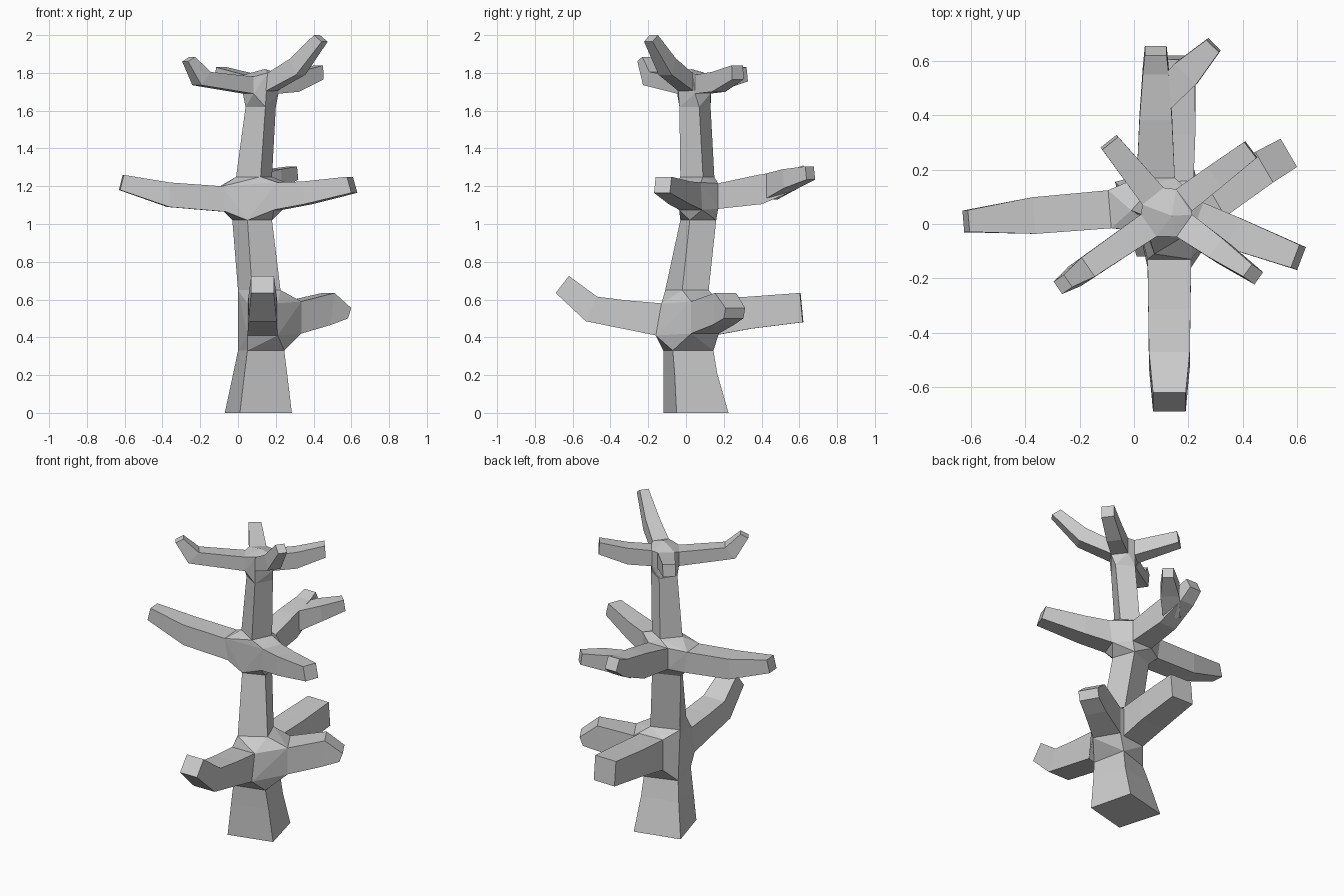
import bpy
import bmesh
from mathutils import Vector

cube = bpy.data.objects.get("Cube")
if cube:
    bpy.data.objects.remove(cube, do_unlink=True)

GREY = (0.6, 0.6, 0.6, 1.0)
bark = bpy.data.materials.new("grey_bark")
bark.use_nodes = True
bark.diffuse_color = GREY
bark.node_tree.nodes["Principled BSDF"].inputs["Base Color"].default_value = GREY


def finish(name, bm):
    """Turn a bmesh into a flat-shaded, named object."""
    bmesh.ops.recalc_face_normals(bm, faces=bm.faces[:])
    mesh = bpy.data.meshes.new(name)
    bm.to_mesh(mesh)
    bm.free()
    mesh.materials.append(bark)
    obj = bpy.data.objects.new(name, mesh)
    bpy.context.collection.objects.link(obj)


def loft(name, rings):
    """Bridge four-sided rings into a capped limb."""
    bm = bmesh.new()
    loops = [[bm.verts.new(p) for p in ring] for ring in rings]
    for low, high in zip(loops, loops[1:]):
        for i in range(4):
            j = (i + 1) % 4
            bm.faces.new((low[i], low[j], high[j], high[i]))
    bm.faces.new(loops[0])
    bm.faces.new(loops[-1])
    finish(name, bm)


def hub(name, rings, extra=()):
    """Faceted knot that wraps the rings of all limbs meeting there."""
    bm = bmesh.new()
    for p in [p for ring in rings for p in ring] + list(extra):
        bm.verts.new(p)
    result = bmesh.ops.convex_hull(bm, input=bm.verts[:])
    loose = {v for v in result["geom_interior"] if isinstance(v, bmesh.types.BMVert)}
    bmesh.ops.delete(bm, geom=list(loose), context="VERTS")
    bmesh.ops.dissolve_limit(bm, angle_limit=0.03, verts=bm.verts[:], edges=bm.edges[:])
    finish(name, bm)


def branch(name, start, end, sections):
    """Limb in a vertical plane; sections are
    (top reach, top height, bottom reach, bottom height, width)."""
    origin = Vector((*start, 0))
    ahead = (Vector((*end, 0)) - origin).normalized()
    side = Vector((-ahead.y, ahead.x, 0))
    rings = []
    for top_r, top_z, low_r, low_z, width in sections:
        top = origin + ahead * top_r + Vector((0, 0, top_z))
        low = origin + ahead * low_r + Vector((0, 0, low_z))
        half = side * width / 2
        rings.append([top + half, top - half, low - half, low + half])
    loft(name, rings)
    return rings[0]


def level(z, *corners):
    """Horizontal trunk ring: front, left, back and right corner."""
    return [Vector((x, y, z)) for x, y in corners]


# Trunk rings, from the ground up
base = level(0, (0.01, -0.12), (0.285, -0.05), (0.215, 0.225), (-0.07, 0.155))
flare = level(0.21, (0.035, -0.12), (0.26, -0.06), (0.205, 0.165), (-0.025, 0.11))
knee = level(0.33, (0.05, -0.12), (0.245, -0.07), (0.2, 0.145), (0, 0.08))
waist = level(0.65, (0.075, -0.11), (0.225, -0.02), (0.17, 0.12), (0, 0.06))
chest = level(1.02, (0.05, -0.03), (0.18, 0.02), (0.13, 0.16), (-0.03, 0.1))
neck = level(1.25, (0.12, -0.03), (0.18, 0.09), (0.08, 0.15), (-0.01, 0.05))
top = level(1.62, (0.145, -0.035), (0.2, 0.07), (0.1, 0.13), (0.04, 0.03))

loft("trunk_lower", [base, flare, knee])
loft("trunk_middle", [waist, chest])
loft("trunk_upper", [neck, top])

# Lower limbs
lower = [
    branch("lower_front_branch", (0.13, 0), (0.13, -1),
           [(0.13, 0.58, 0.16, 0.41, 0.16), (0.31, 0.595, 0.33, 0.445, 0.155),
            (0.47, 0.615, 0.53, 0.485, 0.15), (0.62, 0.725, 0.69, 0.635, 0.12)]),
    branch("lower_left_branch", (0.12, 0), (0.57, 0.262),
           [(0.2, 0.59, 0.2, 0.42, 0.17), (0.415, 0.635, 0.39, 0.465, 0.13),
            (0.52, 0.555, 0.5, 0.5, 0.12)]),
    branch("lower_back_branch", (0.135, 0), (0.15, 0.62),
           [(0.15, 0.605, 0.15, 0.41, 0.16), (0.33, 0.615, 0.34, 0.445, 0.165),
            (0.605, 0.635, 0.62, 0.48, 0.15)]),
]
hub("lower_knot", [knee, waist] + lower)

# Middle limbs
middle = [
    branch("middle_right_branch", (0.1, 0.07), (-0.62, 0.01),
           [(0.19, 1.2, 0.17, 1.065, 0.14), (0.47, 1.22, 0.47, 1.09, 0.135),
            (0.71, 1.26, 0.73, 1.18, 0.08)]),
    branch("middle_left_branch", (0.12, 0.06), (0.61, -0.125),
           [(0.12, 1.22, 0.1, 1.075, 0.13), (0.26, 1.225, 0.27, 1.105, 0.12),
            (0.505, 1.25, 0.53, 1.165, 0.09)]),
    branch("middle_back_branch", (0.08, 0), (0.08, 1),
           [(0.17, 1.215, 0.17, 1.08, 0.14), (0.38, 1.26, 0.4, 1.105, 0.12),
            (0.55, 1.285, 0.58, 1.18, 0.095), (0.62, 1.31, 0.655, 1.24, 0.08)]),
]
hub("middle_knot", [chest, neck] + middle)
branch("middle_back_fork", (0.09, 0.45), (0.3, 0.665),
       [(0, 1.265, 0, 1.13, 0.1), (0.14, 1.29, 0.15, 1.19, 0.11),
        (0.285, 1.305, 0.295, 1.235, 0.065)])

# Crown limbs
centre = (0.12, 0.04)
crown = [
    branch("crown_front_left_branch", centre, (0.445, -0.19),
           [(0.08, 1.8, 0.06, 1.7, 0.1), (0.22, 1.875, 0.26, 1.79, 0.085),
            (0.365, 2, 0.415, 1.965, 0.055)]),
    branch("crown_front_right_branch", centre, (-0.28, -0.235),
           [(0.08, 1.78, 0.08, 1.69, 0.1), (0.35, 1.805, 0.41, 1.735, 0.085),
            (0.44, 1.885, 0.485, 1.86, 0.055)]),
    branch("crown_back_left_branch", centre, (0.425, 0.27),
           [(0.08, 1.79, 0.08, 1.69, 0.1), (0.22, 1.805, 0.22, 1.7, 0.09),
            (0.385, 1.84, 0.39, 1.765, 0.075)]),
    branch("crown_back_right_branch", centre, (-0.09, 0.3),
           [(0.08, 1.79, 0.08, 1.69, 0.1), (0.33, 1.83, 0.34, 1.755, 0.075)]),
]
hub("crown_knot", [top] + crown, [Vector((0.14, 0.03, 1.82))])
